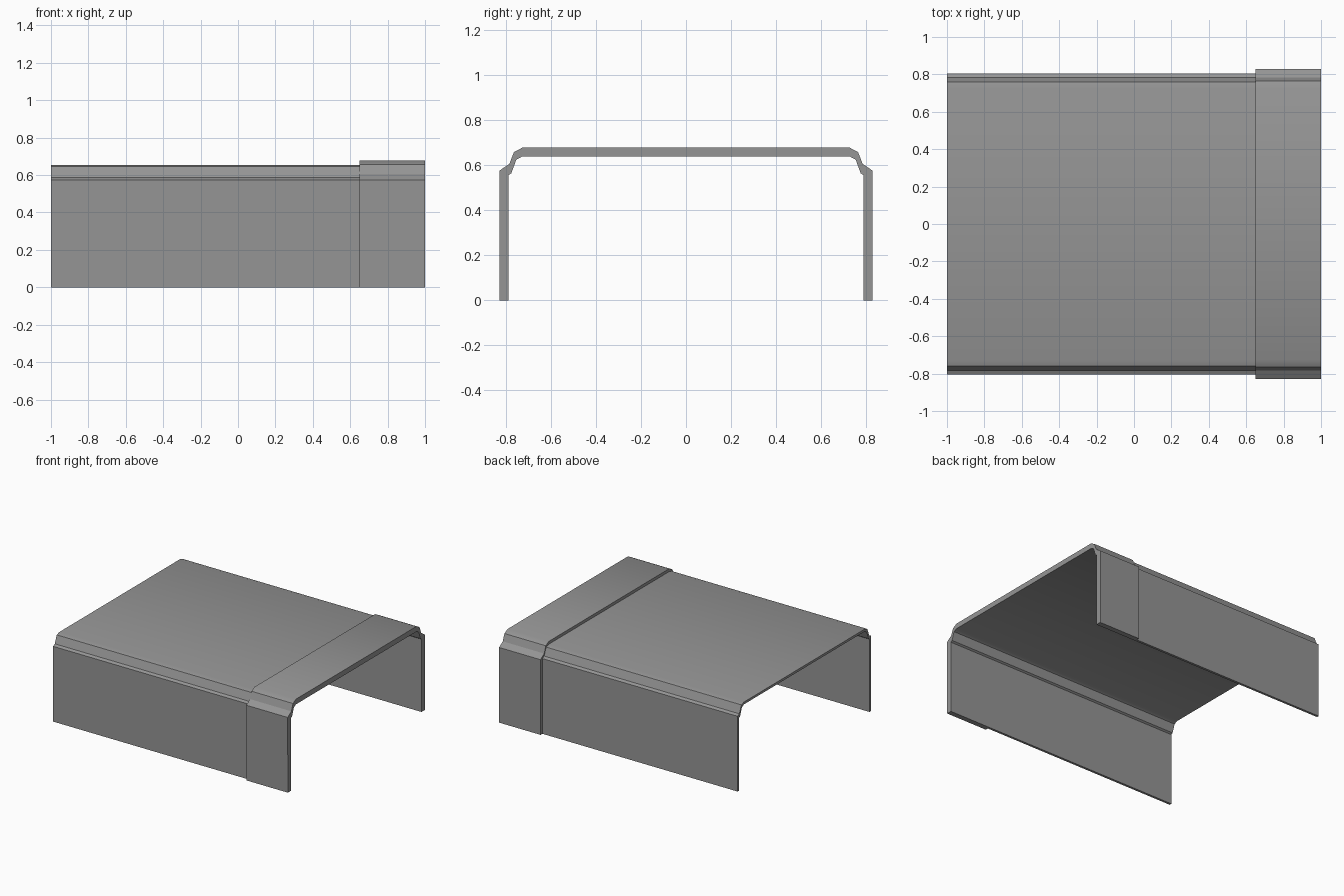
import bpy
import bmesh
import math

cube = bpy.data.objects.get("Cube")
if cube:
    bpy.data.objects.remove(cube, do_unlink=True)

grey = bpy.data.materials.new("plain_grey")
grey.use_nodes = True
colour = (0.3, 0.3, 0.3, 1)
grey.diffuse_color = colour
grey.node_tree.nodes["Principled BSDF"].inputs["Base Color"].default_value = colour

# Half profiles (y, z), from the foot of the wall up to the roof edge
INNER = [(0.787, 0), (0.788, 0.555), (0.775, 0.564), (0.753, 0.624), (0.729, 0.637)]
SHELL = [(0.805, 0), (0.805, 0.575), (0.784, 0.586), (0.76, 0.645), (0.728, 0.655)]
COLLAR = [(0.827, 0), (0.828, 0.575), (0.818, 0.582), (0.784, 0.605),
          (0.764, 0.657), (0.727, 0.677)]


def full_arch(half):
    """Mirror a half profile into a whole arch, foot to foot."""
    return half + [(-y, z) for y, z in reversed(half)]


def channel(name, outer, x_start, x_end):
    """Extrude the band between the inner arch and an outer arch along x."""
    loop = full_arch(outer) + full_arch(INNER)[::-1]
    bm = bmesh.new()
    end = bm.faces.new([bm.verts.new((x_start, y, z)) for y, z in loop])
    extruded = bmesh.ops.extrude_face_region(bm, geom=[end], use_keep_orig=True)
    moved = [v for v in extruded["geom"] if isinstance(v, bmesh.types.BMVert)]
    bmesh.ops.translate(bm, verts=moved, vec=(x_end - x_start, 0, 0))
    bmesh.ops.recalc_face_normals(bm, faces=bm.faces)
    mesh = bpy.data.meshes.new(name)
    bm.to_mesh(mesh)
    bm.free()
    mesh.materials.append(grey)
    obj = bpy.data.objects.new(name, mesh)
    bpy.context.collection.objects.link(obj)
    bpy.ops.object.select_all(action='DESELECT')
    obj.select_set(True)
    bpy.context.view_layer.objects.active = obj
    bpy.ops.object.shade_smooth_by_angle(angle=math.radians(30))
    return obj


# Thin main cover and the thicker joining collar at its end
channel("cover_shell", SHELL, -1, 0.65)
channel("end_collar", COLLAR, 0.65, 1)
